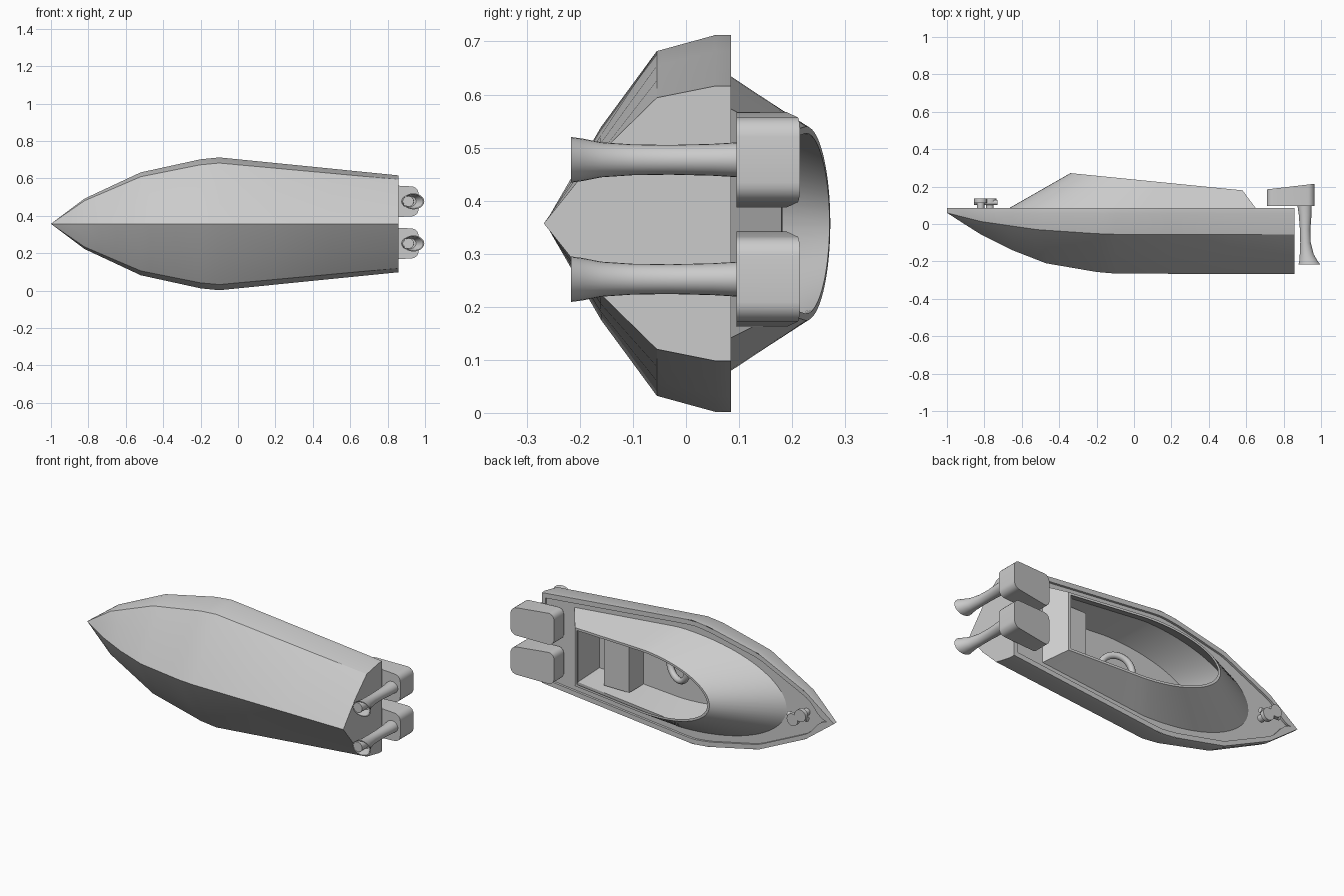
import bpy, bmesh, math
from mathutils import Vector, Matrix

if "Cube" in bpy.data.objects:
    bpy.data.objects.remove(bpy.data.objects["Cube"])

ZC = 0.357   # boat lies on its side: boat "up" is +y, its width runs along z
N = 40


def interp(x, pts):
    if x <= pts[0][0]:
        return pts[0][1]
    for (x0, y0), (x1, y1) in zip(pts, pts[1:]):
        if x <= x1:
            return y0 + (y1 - y0) * (x - x0) / (x1 - x0)
    return pts[-1][1]


def finish(name, bm, angle=25):
    bmesh.ops.remove_doubles(bm, verts=bm.verts, dist=1e-5)
    bmesh.ops.recalc_face_normals(bm, faces=bm.faces)
    me = bpy.data.meshes.new(name)
    bm.to_mesh(me)
    bm.free()
    ob = bpy.data.objects.new(name, me)
    bpy.context.collection.objects.link(ob)
    bpy.ops.object.select_all(action='DESELECT')
    ob.select_set(True)
    bpy.context.view_layer.objects.active = ob
    bpy.ops.object.shade_smooth_by_angle(angle=math.radians(angle))
    return ob


def loft(bm, rings, closed=True, cap_start=False, cap_end=False):
    rows = [[bm.verts.new(p) for p in r] for r in rings]
    n = len(rows[0])
    for a, b in zip(rows, rows[1:]):
        for i in range(n if closed else n - 1):
            j = (i + 1) % n
            bm.faces.new((a[i], a[j], b[j], b[i]))
    if cap_start:
        bm.faces.new(rows[0])
    if cap_end:
        bm.faces.new(rows[-1])


def plan_ring(x0, x1, width, height):
    """Closed outline around the boat, bow to stern and back."""
    xs = [x0 + (x1 - x0) * (i / N) ** 1.6 for i in range(N + 1)]
    half = [(x, height(x), max(0, width(x)) if i else 0) for i, x in enumerate(xs)]
    return ([Vector((x, y, ZC + w)) for x, y, w in half] +
            [Vector((x, y, ZC - w)) for x, y, w in half[:0:-1]])


def round_nose(x0, xm, w, x1, w1):
    def f(x):
        if x < xm:
            return w * math.sqrt(max(0, 1 - ((xm - x) / (xm - x0)) ** 2))
        return w + (w1 - w) * (x - xm) / (x1 - xm)
    return f


# hull: sections lofted from bow to transom
DECK = [(-1, 0), (-.82, .135), (-.52, .275), (-.2, .345), (-.1, .355), (.857, .259)]
KEEL = [(-1, .06), (-.83, -.05), (-.65, -.14), (-.47, -.21), (-.15, -.265), (.857, -.268)]
CHINE = [(-1, .06), (-.83, .015), (-.52, -.03), (-.15, -.055), (.857, -.055)]
deck_w = lambda x: interp(x, DECK)
sections = []
for x in (-1, -.91, -.82, -.74, -.65, -.52, -.47, -.33, -.2, -.1, .2, .5, .857):
    w, k, c = deck_w(x), interp(x, KEEL), interp(x, CHINE)
    half = [(.085, w), (max(.055, c), w), (c, w * .915),
            (c + (k - c) * .5, w * .915 * .56), (k, 0)]
    sections.append([(x, y, ZC + v) for y, v in half] +
                    [(x, y, ZC - v) for y, v in half[-2::-1]])
bm = bmesh.new()
loft(bm, sections, closed=False, cap_end=True)
finish("hull", bm)

# deck with raised edge, up to the cowl base
const = lambda v: (lambda x: v)
base_w = round_nose(-.69, 0, .286, .66, .222)
base = plan_ring(-.69, .66, base_w, const(.072))
bm = bmesh.new()
inner_w = lambda x: max(0, deck_w(x) - .028) * min(1, (x + .96) / .1)
loft(bm, [plan_ring(-1, .857, deck_w, const(.085)),
          plan_ring(-.96, .835, inner_w, const(.085)),
          plan_ring(-.96, .835, inner_w, const(.072)), base])
finish("deck", bm)

# cowl shell and cockpit tub
rim_y = lambda x: interp(x, [(-.34, .272), (.28, .21), (.58, .18)])
bm = bmesh.new()
loft(bm, [base,
          plan_ring(-.34, .58, round_nose(-.34, .12, .183, .58, .168), rim_y),
          plan_ring(-.325, .565, round_nose(-.325, .12, .17, .565, .155), rim_y),
          plan_ring(-.6, .635, round_nose(-.6, 0, .262, .635, .2), const(.075)),
          plan_ring(-.46, .62, round_nose(-.46, .1, .215, .62, .18), const(-.1))],
     cap_end=True)
finish("cowl_and_cockpit", bm)


def box(name, x0, x1, y0, y1, z0, z1):
    bm = bmesh.new()
    bmesh.ops.create_cube(bm, size=1)
    for v in bm.verts:
        v.co = Vector(((x0 + x1) / 2 + v.co.x * (x1 - x0),
                       (y0 + y1) / 2 + v.co.y * (y1 - y0),
                       (z0 + z1) / 2 + v.co.z * (z1 - z0)))
    return finish(name, bm)


def tube(name, p, q, r0, r1, n=24):
    p, q = Vector(p), Vector(q)
    rot = (q - p).to_track_quat('Z', 'Y').to_matrix().to_4x4()
    bm = bmesh.new()
    bmesh.ops.create_cone(bm, cap_ends=True, segments=n, radius1=r0, radius2=r1,
                          depth=(q - p).length,
                          matrix=Matrix.Translation((p + q) / 2) @ rot)
    return finish(name, bm, 40)


# bench across the cockpit
box("bench", .34, .5, -.1, .03, ZC - .2, ZC + .2)

# steering wheel and column
axis = Vector((.4, 1, 0)).normalized()
hub = Vector((.08, -.045, ZC))
rot = axis.to_track_quat('Z', 'Y').to_matrix()
u, v = rot @ Vector((1, 0, 0)), rot @ Vector((0, 1, 0))
rings = []
for i in range(33):
    a = i * math.tau / 32
    d = u * math.cos(a) + v * math.sin(a)
    rings.append([hub + d * (.085 + .018 * math.cos(b)) + axis * .018 * math.sin(b)
                  for b in (j * math.tau / 12 for j in range(12))])
bm = bmesh.new()
loft(bm, rings)
finish("steering_wheel", bm, 60)

# bow mooring bitts
for i, (x, z) in enumerate(((-.82, ZC + .018), (-.77, ZC - .018))):
    tube(f"bitt_post_{i}", (x, .07, z), (x, .13, z), .02, .02)
    tube(f"bitt_cap_{i}", (x, .113, z), (x, .136, z), .035, .035)
tube("bitt_bar", (-.855, .115, ZC), (-.73, .115, ZC), .014, .014)

# two outboard motors
for side, zc in (("port", .477), ("starboard", .252)):
    bm = bmesh.new()
    bmesh.ops.create_cube(bm, size=2)
    for vt in bm.verts:
        aft, top = vt.co.x > 0, vt.co.y > 0
        vt.co = Vector((.965 if aft else .71,
                        ((.215 if aft else .185) if top else .095),
                        zc + vt.co.z * (.078 if aft else .092)))
    edges = [e for e in bm.edges
             if abs(e.verts[0].co.x - e.verts[1].co.x) < .01
             and abs(e.verts[0].co.z - e.verts[1].co.z) < .01]
    bmesh.ops.bevel(bm, geom=edges, offset=.035, segments=5, profile=.5, affect='EDGES')
    finish(f"motor_{side}", bm, 30)

    # flared leg: y, x centre, x radius, z radius; last rings form the hollow end
    leg = [(.1, .912, .038, .033), (.05, .915, .034, .03), (-.03, .915, .028, .028),
           (-.1, .917, .028, .029), (-.16, .924, .036, .033), (-.195, .932, .048, .04),
           (-.217, .938, .058, .043), (-.217, .937, .053, .038), (-.16, .922, .03, .027)]
    bm = bmesh.new()
    loft(bm, [[(cx + rx * math.cos(a), y, zc + rz * math.sin(a))
               for a in (k * math.tau / 24 for k in range(24))]
              for y, cx, rx, rz in leg], cap_start=True, cap_end=True)
    finish(f"motor_leg_{side}", bm, 35)
    tube(f"motor_shaft_{side}", (.912, -.215, zc), (.915, -.1, zc), .028, .026)
